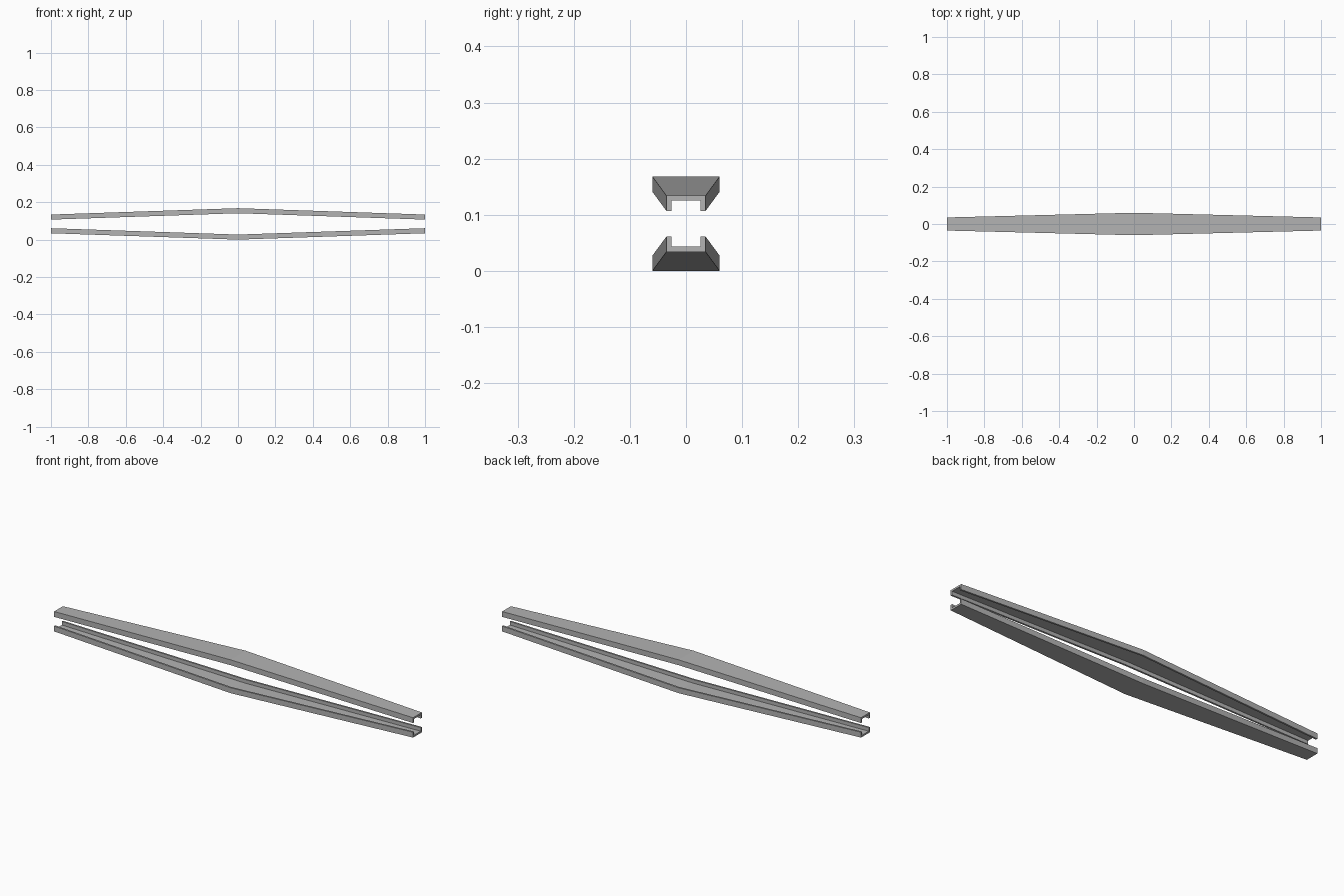
import bpy
import bmesh

cube = bpy.data.objects.get("Cube")
if cube:
    bpy.data.objects.remove(cube)

metal = bpy.data.materials.new("grey_metal")
metal.use_nodes = True
grey = (0.45, 0.45, 0.45, 1)
metal.diffuse_color = grey
metal.node_tree.nodes["Principled BSDF"].inputs["Base Color"].default_value = grey

HEIGHT = 0.168   # overall height of the pair
DEPTH = 0.027    # flange depth
WALL = 0.009     # sheet thickness


def channel_section(half_width, top):
    """U-shaped outline, open at the bottom, as (y, z) points."""
    inner = half_width - WALL
    low = top - DEPTH
    side = [(half_width, top), (half_width, low), (inner, low), (inner, top - WALL)]
    return side + [(-y, z) for y, z in reversed(side)]


def add_channel(name, flipped):
    """Loft the section from end to middle to end."""
    bm = bmesh.new()
    rings = []
    for x, half_width, top in ((-1, 0.035, 0.134), (0, 0.06, HEIGHT), (1, 0.035, 0.134)):
        rings.append([bm.verts.new((x, y, HEIGHT - z if flipped else z))
                      for y, z in channel_section(half_width, top)])
    count = len(rings[0])
    for a, b in zip(rings, rings[1:]):
        for i in range(count):
            j = (i + 1) % count
            bm.faces.new((a[i], a[j], b[j], b[i]))
    # End caps: one web strip and two flanges
    for ring in (rings[0], rings[-1]):
        for corners in ((0, 1, 2, 3), (0, 3, 4, 7), (4, 5, 6, 7)):
            bm.faces.new([ring[i] for i in corners])
    bmesh.ops.recalc_face_normals(bm, faces=bm.faces)
    mesh = bpy.data.meshes.new(name)
    bm.to_mesh(mesh)
    bm.free()
    mesh.materials.append(metal)
    bpy.context.collection.objects.link(bpy.data.objects.new(name, mesh))


add_channel("upper_channel", False)
add_channel("lower_channel", True)
